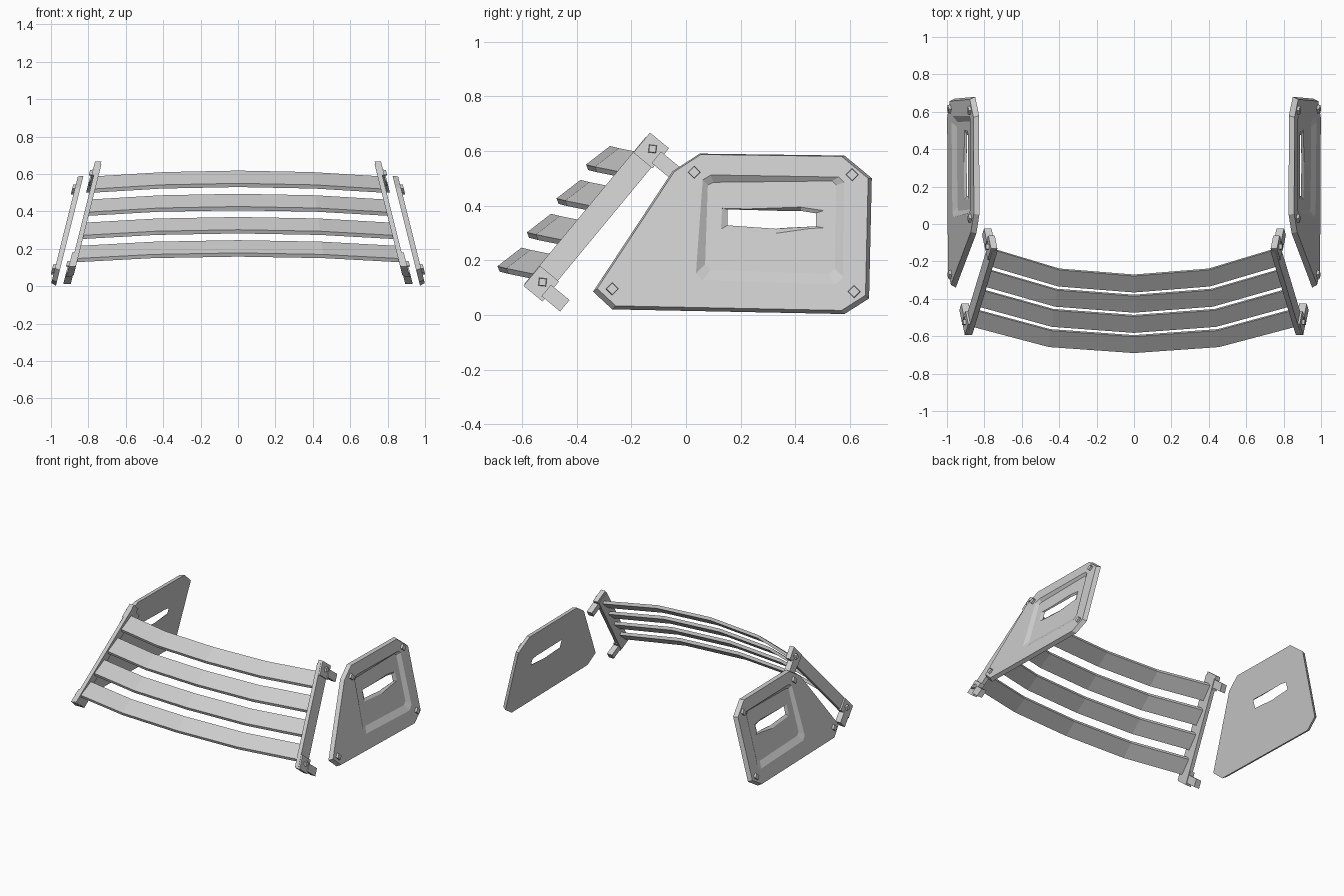
import bpy, bmesh
from math import sin, cos, pi, radians

if "Cube" in bpy.data.objects:
    bpy.data.objects.remove(bpy.data.objects["Cube"])

LEAN = 0.25   # every side part leans inwards: x = c - LEAN * z


def make(name, verts, faces, mirror=False):
    me = bpy.data.meshes.new(name)
    me.from_pydata(verts, [], faces)
    bm = bmesh.new()
    bm.from_mesh(me)
    bmesh.ops.recalc_face_normals(bm, faces=bm.faces)
    bm.to_mesh(me)
    bm.free()
    ob = bpy.data.objects.new(name, me)
    bpy.context.collection.objects.link(ob)
    if mirror:
        ob.modifiers.new("Mirror", 'MIRROR')
    return ob


def loft(name, inner, c0, outer, c1, mirror=True):
    """Solid between two matching (y, z) profiles lying on two leaning planes."""
    n = len(inner)
    verts = [(c0 - LEAN * z, y, z) for y, z in inner]
    verts += [(c1 - LEAN * z, y, z) for y, z in outer]
    faces = [tuple(range(n)), tuple(range(n, 2 * n))]
    faces += [(i, (i + 1) % n, n + (i + 1) % n, n + i) for i in range(n)]
    return make(name, verts, faces, mirror)


def scaled(prof, s, cy, cz, dz=0.0):
    return [(cy + (y - cy) * s, cz + (z - cz) * s + dz) for y, z in prof]


def bolt(name, y, z, r, turn, c0, c1):
    a = [(y + r * cos(turn + k * pi / 2), z + r * sin(turn + k * pi / 2)) for k in range(4)]
    loft(name, a, c0, scaled(a, 0.85, y, z), c1)


# Quarter panels with bevelled rim
outline = [(-.34, .085), (-.27, .02), (.58, .003), (.67, .06),
           (.68, .50), (.58, .583), (.05, .59), (-.05, .525)]
panel = loft("quarter_panel", outline, .974, scaled(outline, .972, .2, .3, .005), 1.003, False)

# Recess and slot cut through the panel
recess_out = [(.035, .15), (.06, .125), (.545, .108), (.578, .135),
              (.58, .485), (.56, .505), (.09, .513), (.06, .495)]
recess_in = [(.07, .185), (.09, .165), (.52, .15), (.545, .17),
             (.55, .475), (.535, .49), (.10, .485), (.08, .475)]
slot_out = [(.115, .305), (.33, .288), (.52, .315), (.52, .388), (.42, .403), (.12, .393)]
slot_in = [(.155, .33), (.33, .318), (.47, .325), (.47, .37), (.42, .378), (.155, .385)]
cutters = [loft("recess_cutter", recess_in, .985, recess_out, 1.004, False),
           loft("slot_cutter", slot_in, .972, slot_out, .992, False)]
for cutter in cutters:
    cutter.hide_render = True
    cutter.hide_viewport = True
    mod = panel.modifiers.new("Cut", 'BOOLEAN')
    mod.operation = 'DIFFERENCE'
    mod.solver = 'EXACT'
    mod.object = cutter
panel.modifiers.new("Mirror", 'MIRROR')

# Panel bolts
for i, (y, z) in enumerate([(.03, .522), (.608, .513), (.615, .085), (-.27, .095)]):
    bolt(f"panel_bolt_{i}", y, z, .025, 0, .99, 1.017)

# Slanted side rails: a runs along the rail, b across it (towards the back)
D, P = (.637, .771), (.771, -.637)


def on_rail(a, b):
    return (-.525 + a * D[0] + b * P[0], .12 + a * D[1] + b * P[1])


rail = [on_rail(a, b) for a, b in [(-.05, -.047), (-.05, .04), (.65, .04), (.65, -.047)]]
loft("side_rail", rail, .893, rail, .92)

# Hinge brackets with a foot, and their bolts
for name, a0, s in [("lower", 0, 1), ("upper", .632, 1)]:
    plate = [on_rail(a0 + a, b) for a, b in
             [(-.055, -.045), (-.055, .045), (.04, .045), (.04, -.045)]]
    foot = [on_rail(a0 + a, b) for a, b in
            [(-.042, .03), (-.042, .118), (.012, .118), (.012, .03)]]
    loft(name + "_bracket_plate", plate, .897, plate, .931)
    loft(name + "_bracket_foot", foot, .897, foot, .937)
    y, z = on_rail(a0, 0)
    bolt(name + "_bracket_bolt", y, z, .021, radians(38), .925, .946)

# Four bowed louver slats: stations are (fraction of half width, back shift, drop)
bow = [(-1, .14, .03), (-.53, .032, .008), (0, 0, 0), (.53, .032, .008), (1, .14, .03)]
for k in range(4):
    y0, z0 = -.278 - .108 * k, .618 - .124 * k
    section = [(y0, z0), (y0 - .088, z0 - .068), (y0 - .080, z0 - .088), (y0 + .008, z0 - .02)]
    verts = []
    for f, dy, dz in bow:
        for y, z in section:
            verts.append((f * (.9 - LEAN * (z - dz)), y + dy, z - dz))
    faces = [(0, 1, 2, 3), (16, 17, 18, 19)]
    for s in range(4):
        for j in range(4):
            m = (j + 1) % 4
            faces.append((4 * s + j, 4 * s + m, 4 * s + 4 + m, 4 * s + 4 + j))
    make(f"louver_slat_{k + 1}", verts, faces)
